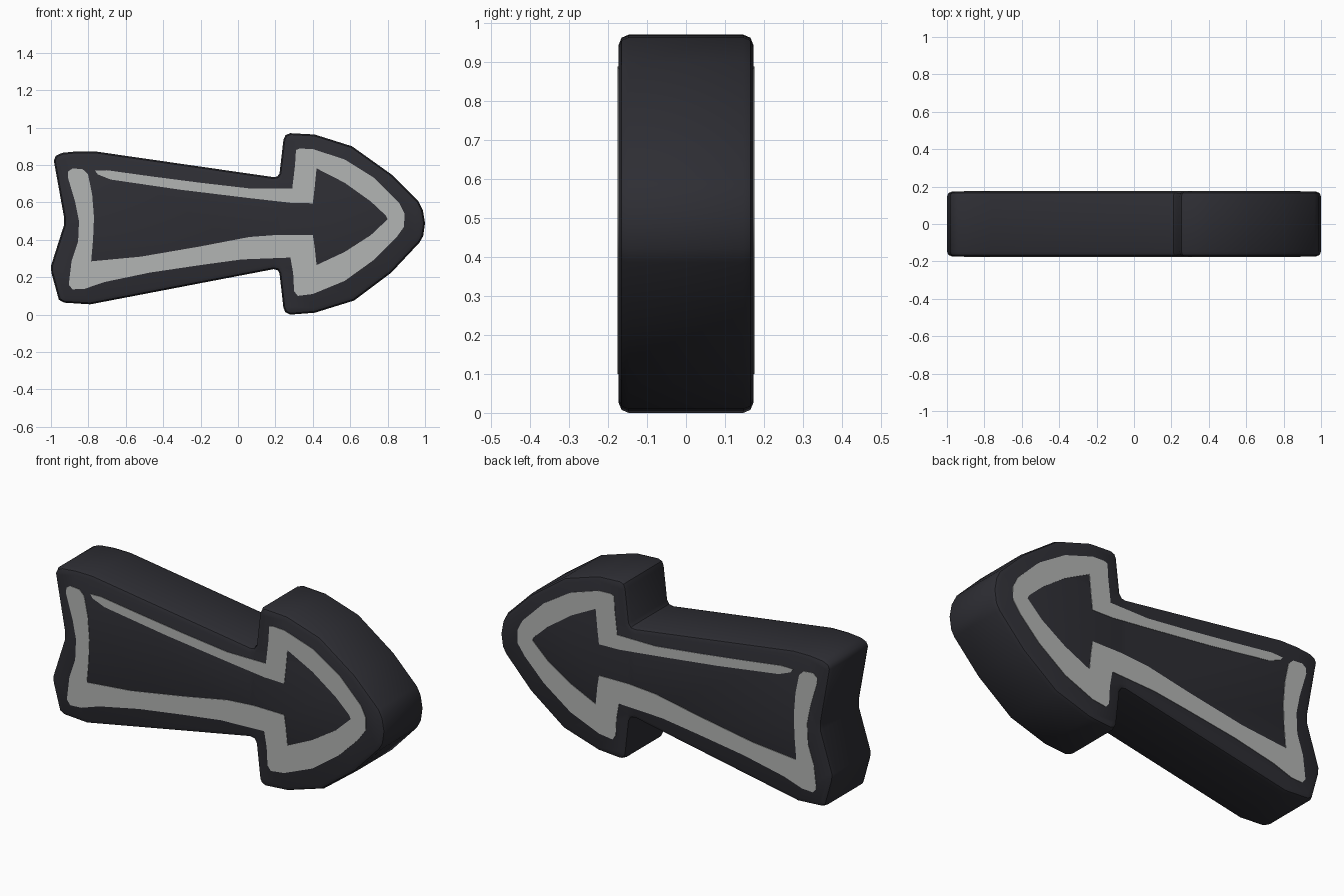
import bpy
import bmesh
import math

HALF = 0.173      # half thickness of the sign body
PLATE = 0.0025    # thickness of the painted stripes


def material(name, rgb):
    m = bpy.data.materials.new(name)
    m.diffuse_color = (*rgb, 1.0)
    return m


charcoal = material("charcoal", (0.027, 0.027, 0.034))
grey = material("light_grey", (0.45, 0.46, 0.455))


def prism(name, points, y0, y1, mat, bevel=0.0):
    """Extrude an x-z outline from y0 to y1, rounding the rims if asked."""
    bm = bmesh.new()
    face = bm.faces.new([bm.verts.new((x, y0, z)) for x, z in points])
    ext = bmesh.ops.extrude_face_region(bm, geom=[face], use_keep_orig=True)
    for v in ext["geom"]:
        if isinstance(v, bmesh.types.BMVert):
            v.co.y = y1
    bm.normal_update()
    if bevel:
        rims = [e for e in bm.edges
                if abs(e.verts[0].co.y - e.verts[1].co.y) < 1e-5]
        bmesh.ops.bevel(bm, geom=rims, offset=bevel, segments=2, profile=0.5,
                        affect='EDGES', clamp_overlap=True)
    bmesh.ops.recalc_face_normals(bm, faces=bm.faces)
    caps = [f for f in bm.faces if len(f.verts) > 4]
    bmesh.ops.triangulate(bm, faces=caps)
    mesh = bpy.data.meshes.new(name)
    bm.to_mesh(mesh)
    bm.free()
    mesh.materials.append(mat)
    ob = bpy.data.objects.new(name, mesh)
    bpy.context.collection.objects.link(ob)
    bpy.ops.object.select_all(action='DESELECT')
    ob.select_set(True)
    bpy.context.view_layer.objects.active = ob
    bpy.ops.object.shade_smooth_by_angle(angle=math.radians(40))
    return ob


# Arrow body outline, clockwise from the top left corner
outline = [
    (-0.985, 0.825), (-0.973, 0.85), (-0.94, 0.865), (-0.86, 0.873),
    (-0.76, 0.872), (0.19, 0.735), (0.21, 0.738), (0.222, 0.755),
    (0.243, 0.935), (0.254, 0.96), (0.28, 0.97), (0.41, 0.963),
    (0.61, 0.90), (0.82, 0.75), (0.965, 0.605), (0.988, 0.56),
    (1.0, 0.49), (0.99, 0.42), (0.97, 0.385), (0.82, 0.225), (0.62, 0.075),
    (0.41, 0.01), (0.28, 0.0), (0.254, 0.012), (0.243, 0.035),
    (0.222, 0.22), (0.212, 0.238), (0.19, 0.243), (-0.79, 0.055),
    (-0.93, 0.064), (-0.958, 0.08), (-0.998, 0.225), (-1.0, 0.26),
    (-0.93, 0.48), (-0.93, 0.52),
]
prism("arrow_body", outline, -HALF, HALF, charcoal, bevel=0.026)

# Painted stripe: inner edge from the tail, round the head, to the thin end
stripe_inner = [
    (-0.91, 0.735), (-0.908, 0.765), (-0.885, 0.782), (-0.83, 0.777),
    (-0.802, 0.75), (-0.78, 0.645), (-0.77, 0.52), (-0.775, 0.40),
    (-0.785, 0.285), (-0.52, 0.31), (-0.2, 0.365), (0.06, 0.415),
    (0.22, 0.427), (0.40, 0.425), (0.41, 0.36), (0.42, 0.265),
    (0.57, 0.335), (0.71, 0.425), (0.80, 0.51), (0.79, 0.53),
    (0.71, 0.605), (0.57, 0.705), (0.42, 0.782), (0.41, 0.68),
    (0.40, 0.595), (0.28, 0.598), (0.06, 0.623), (-0.31, 0.668),
    (-0.68, 0.722), (-0.75, 0.75),
]
# Outer edge, back from the thin end to the tail
stripe_outer = [
    (-0.765, 0.77), (-0.70, 0.772), (-0.47, 0.74), (-0.2, 0.705),
    (0.06, 0.675), (0.29, 0.675), (0.305, 0.80), (0.31, 0.88),
    (0.33, 0.888), (0.40, 0.885), (0.57, 0.83), (0.73, 0.73),
    (0.86, 0.60), (0.89, 0.54), (0.888, 0.47), (0.845, 0.41),
    (0.73, 0.295), (0.57, 0.18), (0.40, 0.11), (0.32, 0.10),
    (0.30, 0.125), (0.295, 0.22), (0.28, 0.305), (0.02, 0.295),
    (-0.2, 0.265), (-0.47, 0.225), (-0.71, 0.175), (-0.82, 0.138),
    (-0.885, 0.135), (-0.905, 0.16), (-0.89, 0.285), (-0.855, 0.39),
    (-0.85, 0.50), (-0.87, 0.60),
]
for name, side in (("front_stripe", -1), ("back_stripe", 1)):
    prism(name, stripe_inner + stripe_outer,
          side * (HALF - 0.001), side * (HALF + PLATE), grey)
